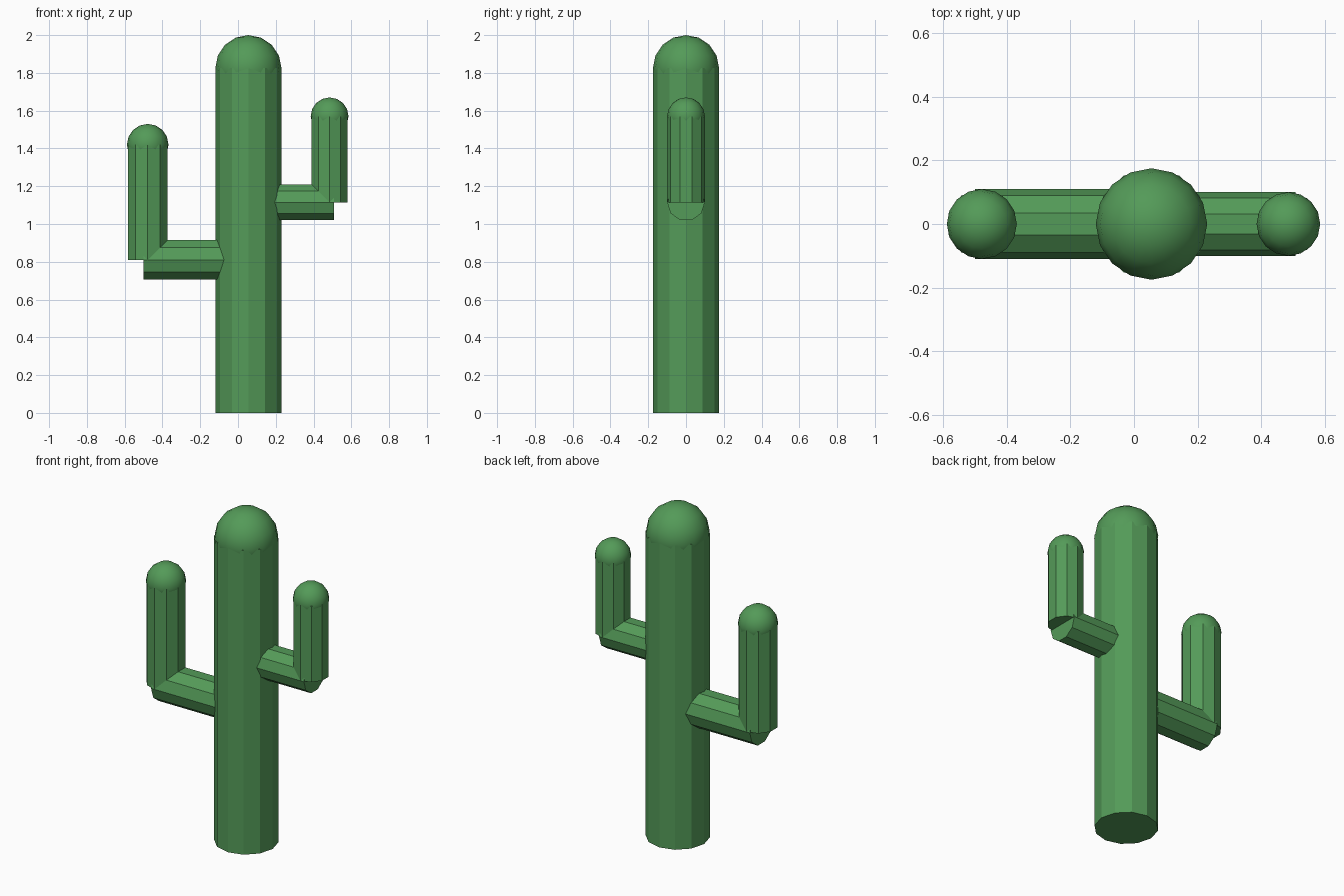
import bpy
import math

if "Cube" in bpy.data.objects:
    bpy.data.objects.remove(bpy.data.objects["Cube"], do_unlink=True)

# Single plant colour
GREEN = (0.088, 0.325, 0.098, 1.0)
green = bpy.data.materials.new("cactus_green")
green.use_nodes = True
green.diffuse_color = GREEN
bsdf = next(n for n in green.node_tree.nodes if n.type == "BSDF_PRINCIPLED")
bsdf.inputs["Base Color"].default_value = GREEN


def finish(name):
    obj = bpy.context.object
    obj.name = name
    obj.data.materials.append(green)
    return obj


def upright(name, x, bottom, top, radius, sides):
    """Flat-sided stem standing on z = bottom, with a smooth round cap."""
    bpy.ops.mesh.primitive_cylinder_add(
        vertices=sides, radius=radius, depth=top - bottom,
        location=(x, 0, (bottom + top) / 2))
    finish(name)
    bpy.ops.mesh.primitive_uv_sphere_add(
        segments=16, ring_count=8, radius=radius, location=(x, 0, top))
    finish(name + "_cap")
    bpy.ops.object.shade_smooth()


def branch(name, x_inner, x_outer, z, radius):
    """Flat-sided horizontal stub reaching out of the trunk."""
    bpy.ops.mesh.primitive_cylinder_add(
        vertices=10, radius=radius, depth=abs(x_outer - x_inner),
        location=((x_inner + x_outer) / 2, 0, z),
        rotation=(0, math.pi / 2, 0))
    finish(name)


# Trunk
TRUNK_X = 0.055
upright("trunk", TRUNK_X, 0, 1.825, 0.175, 12)

# Arms: side, elbow x, branch end x, elbow height, arm top, radius
arms = [
    ("right", -0.478, -0.50, 0.81, 1.42, 0.11),
    ("left", 0.485, 0.507, 1.115, 1.57, 0.10),
]
for side, x, end, z, top, radius in arms:
    branch(side + "_arm_branch", TRUNK_X, end, z, radius)
    upright(side + "_arm", x, z, top, radius, 10)
